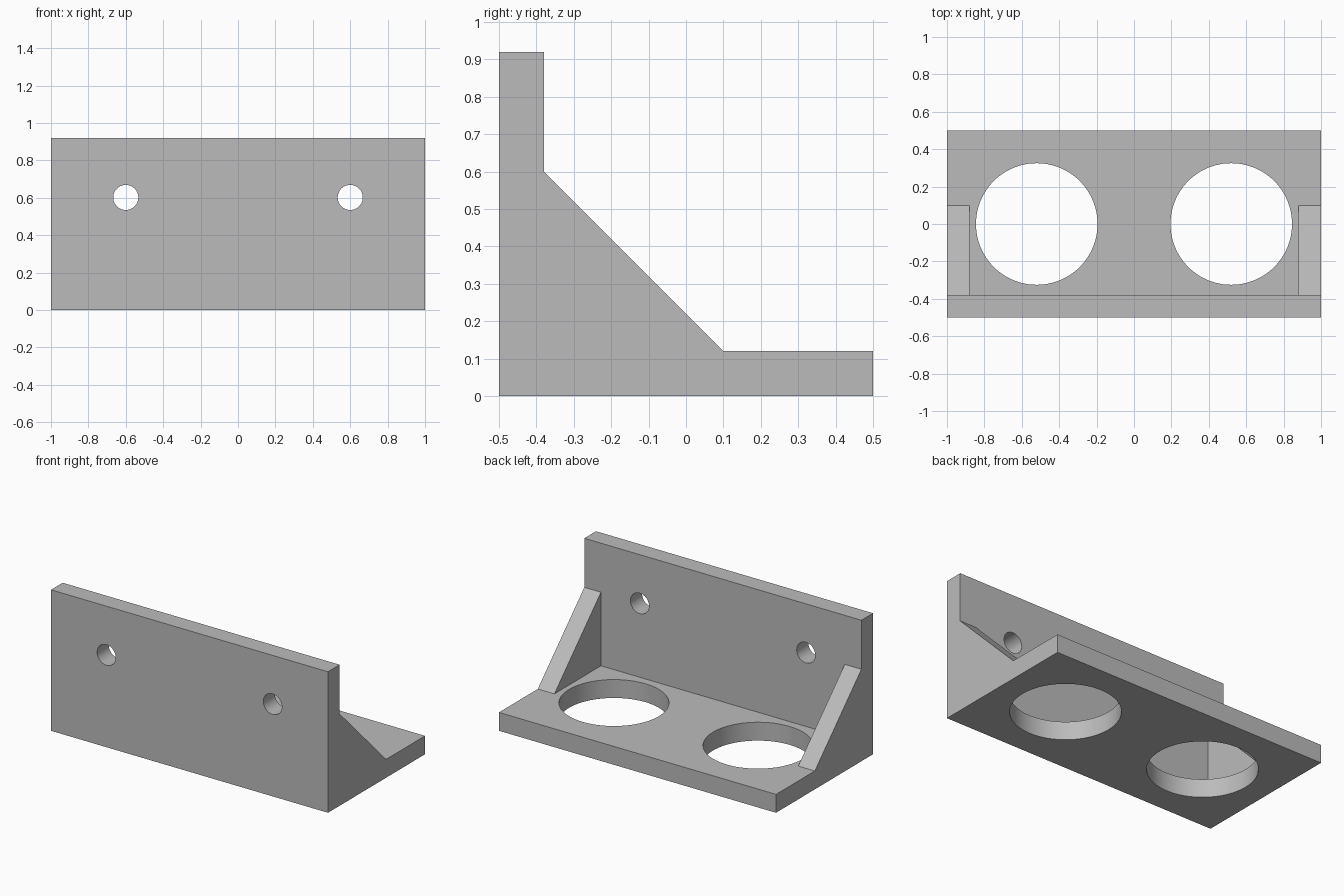
import bpy, bmesh, math

cube = bpy.data.objects.get("Cube")
if cube:
    bpy.data.objects.remove(cube, do_unlink=True)

grey = bpy.data.materials.new("plain grey")
grey.use_nodes = True
colour = (0.5, 0.5, 0.5, 1)
grey.diffuse_color = colour
grey.node_tree.nodes["Principled BSDF"].inputs["Base Color"].default_value = colour

WIDTH, DEPTH, HEIGHT = 2.0, 1.0, 0.92
WALL = 0.12                      # thickness of plates and gussets
inner = -DEPTH / 2 + WALL        # inner face of the upright plate
gusset = 0.48                    # gusset leg length


def prism(name, profile, half_width):
    """Extrude a (y, z) side profile symmetrically along x."""
    bm = bmesh.new()
    face = bm.faces.new([bm.verts.new((-half_width, y, z)) for y, z in profile])
    ext = bmesh.ops.extrude_face_region(bm, geom=[face])
    moved = [v for v in ext["geom"] if isinstance(v, bmesh.types.BMVert)]
    bmesh.ops.translate(bm, verts=moved, vec=(2 * half_width, 0, 0))
    bmesh.ops.recalc_face_normals(bm, faces=bm.faces)
    mesh = bpy.data.meshes.new(name)
    bm.to_mesh(mesh)
    bm.free()
    mesh.materials.append(grey)
    obj = bpy.data.objects.new(name, mesh)
    bpy.context.collection.objects.link(obj)
    return obj


def hole_cutter(radius, location, rotation=(0, 0, 0)):
    bpy.ops.mesh.primitive_cylinder_add(vertices=96, radius=radius, depth=0.4,
                                        location=location, rotation=rotation)
    obj = bpy.context.object
    obj.data.materials.append(grey)
    return obj


# Bracket body: side outline including the sloped gussets
bracket = prism("shelf_bracket", [
    (-DEPTH / 2, 0), (DEPTH / 2, 0), (DEPTH / 2, WALL),
    (inner + gusset, WALL), (inner, WALL + gusset),
    (inner, HEIGHT), (-DEPTH / 2, HEIGHT)], WIDTH / 2)

# Space between the two end gussets
cutters = [prism("gusset_gap", [
    (inner, WALL), (inner + gusset, WALL), (inner + gusset + 0.2, WALL + 0.2),
    (inner + 0.2, WALL + gusset + 0.2), (inner, WALL + gusset)], WIDTH / 2 - WALL)]

# Large shelf holes and small mounting holes
for side in (-1, 1):
    cutters.append(hole_cutter(0.325, (side * 0.52, 0, 0)))
    cutters.append(hole_cutter(0.067, (side * 0.6, -0.44, 0.602), (math.pi / 2, 0, 0)))

bpy.ops.object.select_all(action="DESELECT")
bpy.context.view_layer.objects.active = bracket
bracket.select_set(True)
for cutter in cutters:
    cutter.hide_render = True
    mod = bracket.modifiers.new("cut", "BOOLEAN")
    mod.operation = "DIFFERENCE"
    mod.solver = "EXACT"
    mod.object = cutter
    bpy.ops.object.modifier_apply(modifier=mod.name)
    bpy.data.objects.remove(cutter, do_unlink=True)

bpy.ops.object.shade_smooth_by_angle(angle=math.radians(30))
